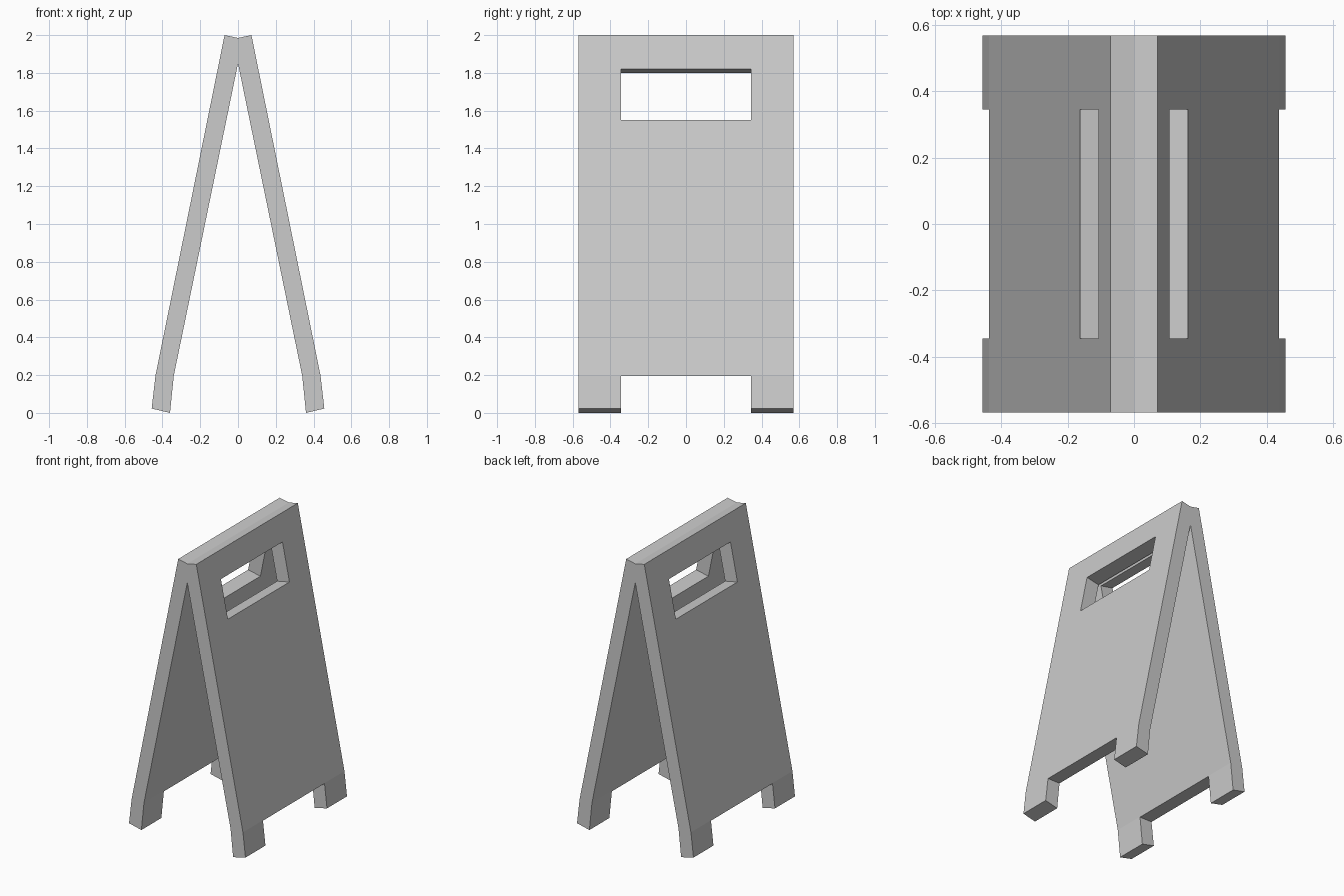
import bpy, bmesh

if "Cube" in bpy.data.objects:
    bpy.data.objects.remove(bpy.data.objects["Cube"])


def prism(name, half_profile, half_depth):
    """Mirror an xz half profile across x = 0 and extrude it along y."""
    left = [(-x, z) for x, z in reversed(half_profile) if x > 0]
    bm = bmesh.new()
    face = bm.faces.new([bm.verts.new((x, -half_depth, z)) for x, z in half_profile + left])
    ext = bmesh.ops.extrude_face_region(bm, geom=[face])
    moved = [g for g in ext["geom"] if isinstance(g, bmesh.types.BMVert)]
    bmesh.ops.translate(bm, verts=moved, vec=(0, 2 * half_depth, 0))
    bmesh.ops.recalc_face_normals(bm, faces=bm.faces)
    mesh = bpy.data.meshes.new(name)
    bm.to_mesh(mesh)
    bm.free()
    ob = bpy.data.objects.new(name, mesh)
    bpy.context.collection.objects.link(ob)
    return ob


def cut(target, cutter):
    cutter.hide_render = True
    cutter.display_type = 'WIRE'
    mod = target.modifiers.new(cutter.name, 'BOOLEAN')
    mod.operation = 'DIFFERENCE'
    mod.solver = 'EXACT'
    mod.object = cutter


# Folding board: two leaning panels joined at the ridge, feet bent steeper.
# Half outline runs from the ridge down the outside and back up the inside.
board = prism("sign_board", [
    (0, 1.985), (0.071, 2.0), (0.437, 0.197), (0.457, 0.023),
    (0.36, 0.0), (0.34, 0.197), (0, 1.85)], 0.569)

# Handle slots, cut square to each leaning panel
slope = 0.203
cut(board, prism("handle_cutter", [
    (0, 1.798), (0.4, 1.798 + 0.4 * slope),
    (0.4, 1.517 + 0.4 * slope), (0, 1.517)], 0.345))

# Gap between the feet
cut(board, prism("foot_gap_cutter", [(0.8, 0.194), (0.8, -0.2)], 0.345))
